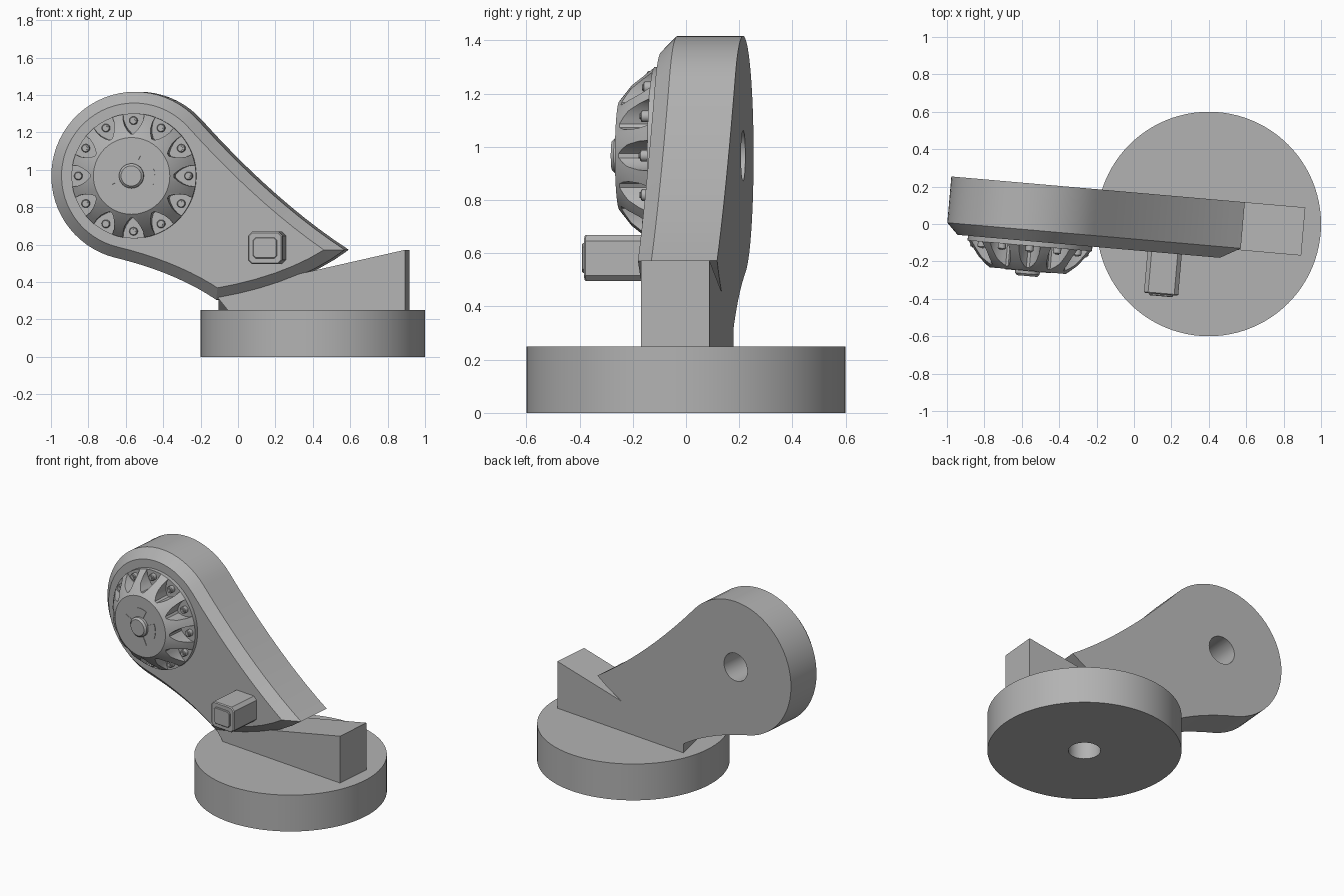
import bpy, bmesh
from math import cos, sin, radians, pi
from mathutils import Matrix, Vector

cube = bpy.data.objects.get("Cube")
if cube:
    bpy.data.objects.remove(cube)

grey = bpy.data.materials.new("plain_grey")
grey.use_nodes = True
colour = (0.45, 0.45, 0.45, 1)
grey.diffuse_color = colour
grey.node_tree.nodes["Principled BSDF"].inputs["Base Color"].default_value = colour

# Arm frame: x along the arm, y upward, z out of the front
ARM = Matrix.Rotation(radians(-5), 4, 'Z') @ Matrix.Rotation(radians(90), 4, 'X')
FRONT, BACK = 0.14, -0.168
HUB = Vector((-0.545, 0.967, FRONT))
R = 0.45


def finish(bm, name, frame):
    bmesh.ops.recalc_face_normals(bm, faces=bm.faces)
    mesh = bpy.data.meshes.new(name)
    bm.to_mesh(mesh)
    bm.free()
    mesh.materials.append(grey)
    obj = bpy.data.objects.new(name, mesh)
    obj.matrix_world = frame
    bpy.context.collection.objects.link(obj)
    return obj


def prism(name, points, low, high, frame, chamfer=0):
    """Extruded outline, with an optional chamfer round its far face."""
    bm = bmesh.new()
    face = bm.faces.new([bm.verts.new((x, y, low)) for x, y in points])
    new = bmesh.ops.extrude_face_region(bm, geom=[face])["geom"]
    top = [g for g in new if isinstance(g, bmesh.types.BMFace)]
    verts = [g for g in new if isinstance(g, bmesh.types.BMVert)]
    bmesh.ops.translate(bm, verts=verts, vec=(0, 0, high - chamfer - low))
    bmesh.ops.recalc_face_normals(bm, faces=bm.faces)
    if chamfer:
        bmesh.ops.inset_region(bm, faces=top, thickness=chamfer, depth=0,
                               use_even_offset=True, use_boundary=True)
        for v in top[0].verts:
            v.co.z = high
    return finish(bm, name, frame)


def circle(radius, count, x=0, y=0):
    return [(x + radius * cos(2 * pi * i / count), y + radius * sin(2 * pi * i / count))
            for i in range(count)]


def curve(a, b, c, count):
    """Points of a quadratic curve, without its two ends."""
    a, b, c = Vector(a), Vector(b), Vector(c)
    ts = [i / count for i in range(1, count)]
    return [tuple(a * (1 - t) ** 2 + b * 2 * t * (1 - t) + c * t * t) for t in ts]


def cut(target, cutters):
    for cutter in cutters:
        cutter.hide_render = True
        mod = target.modifiers.new("cut", 'BOOLEAN')
        mod.operation, mod.solver, mod.object = 'DIFFERENCE', 'EXACT', cutter
    bpy.context.view_layer.update()
    graph = bpy.context.evaluated_depsgraph_get()
    mesh = bpy.data.meshes.new_from_object(target.evaluated_get(graph))
    target.modifiers.clear()
    target.data = mesh
    for cutter in cutters:
        bpy.data.objects.remove(cutter)


parts = []

# Round base with a socket underneath
BASE = Matrix.Translation((0.4, 0, 0))
base = prism("base_disc", circle(0.6, 96), 0, 0.25, BASE)
cut(base, [prism("base_socket", circle(0.1, 48), -0.1, 0.2, BASE)])
parts.append(base)

# Teardrop arm with a chamfered front edge
arc = [(HUB.x + R * cos(radians(a)), HUB.y + R * sin(radians(a)))
       for a in [42 + i * 214 / 40 for i in range(41)]]
tip, heel = (0.58, 0.572), (-0.11, 0.305)
outline = (arc + curve(arc[-1], (-0.33, 0.453), heel, 9) + [heel]
           + curve(heel, (0.325, 0.38), tip, 7) + [tip]
           + curve(tip, (0.19, 0.825), arc[0], 10))
arm = prism("arm", outline, BACK, FRONT, ARM, 0.06)
cut(arm, [prism("arm_socket", circle(0.095, 48, HUB.x, HUB.y), BACK - 0.1, BACK + 0.2, ARM)])
parts.append(arm)

# Foot joining the arm to the base, its front left corner slanted
foot = prism("foot", [(-0.12, 0.24), (0.905, 0.24), (0.905, 0.572), (-0.12, 0.572)],
             BACK, FRONT - 0.05, ARM)
for v in foot.data.vertices:
    if v.co.x < 0 and v.co.y < 0.3 and v.co.z > 0:
        v.co.x += 0.08
# keep the upper left corner inside the arm
for v in foot.data.vertices:
    if v.co.x < 0 and v.co.y > 0.3:
        v.co.y = 0.34
parts.append(foot)

# Domed hub cover turned about its axis
HUB_FRAME = ARM @ Matrix.Translation(HUB)
profile = [(0, -0.01), (0.334, -0.01), (0.334, 0.025), (0.318, 0.045),
           (0.268, 0.108), (0.205, 0.158), (0, 0.158)]
bm = bmesh.new()
verts = [bm.verts.new((r, 0, h)) for r, h in profile]
edges = [bm.edges.new(pair) for pair in zip(verts, verts[1:])]
bmesh.ops.spin(bm, geom=verts + edges, axis=(0, 0, 1), cent=(0, 0, 0),
               angle=2 * pi, steps=72, use_duplicate=False)
bmesh.ops.remove_doubles(bm, verts=bm.verts, dist=0.0005)
hub = finish(bm, "hub_cover", HUB_FRAME)

# Twelve pointed pockets, each with a bolt
half = [(0.225, 0.008), (0.245, 0.027), (0.27, 0.043), (0.3, 0.054), (0.36, 0.06)]
pocket = half + [(x, -y) for x, y in reversed(half)]
turns = [HUB_FRAME @ Matrix.Rotation(i * pi / 6, 4, 'Z') for i in range(12)]
cut(hub, [prism("pocket_cutter", pocket, 0.025, 0.3, t) for t in turns])
parts.append(hub)
for t in turns:
    parts.append(prism("hub_bolt", circle(0.022, 16, 0.296), 0.02, 0.055, t, 0.004))
    parts.append(prism("bolt_pin", circle(0.011, 12, 0.296), 0.05, 0.06, t))

# Centre cap and four thin fan plates round it
parts.append(prism("hub_cap", circle(0.066, 40), 0.15, 0.187, HUB_FRAME, 0.012))
for i in range(4):
    angles = [radians(a) for a in (-24, -12, 0, 12, 24)]
    fan = [(0.125 * cos(a), 0.125 * sin(a)) for a in angles] + [(0.055, 0.022), (0.055, -0.022)]
    parts.append(prism("hub_fan_plate", fan, 0.155, 0.161,
                       HUB_FRAME @ Matrix.Rotation(i * pi / 2, 4, 'Z')))


# Square peg with cut corners and a small raised end
def cut_square(w, h, c):
    quarter = [(w, h - c), (w - c, h)]
    side = quarter + [(-x, y) for x, y in reversed(quarter)]
    return side + [(-x, -y) for x, y in side]


PEG = ARM @ Matrix.Translation((0.177, 0.582, 0))
parts.append(prism("peg", cut_square(0.092, 0.087, 0.022), 0.1, 0.362, PEG, 0.006))
parts.append(prism("peg_end", cut_square(0.064, 0.056, 0.014), 0.35, 0.372, PEG, 0.004))

# Smooth shading that keeps the edges crisp
bpy.ops.object.select_all(action='DESELECT')
for obj in parts:
    obj.select_set(True)
bpy.context.view_layer.objects.active = base
bpy.ops.object.shade_smooth_by_angle(angle=radians(25))
